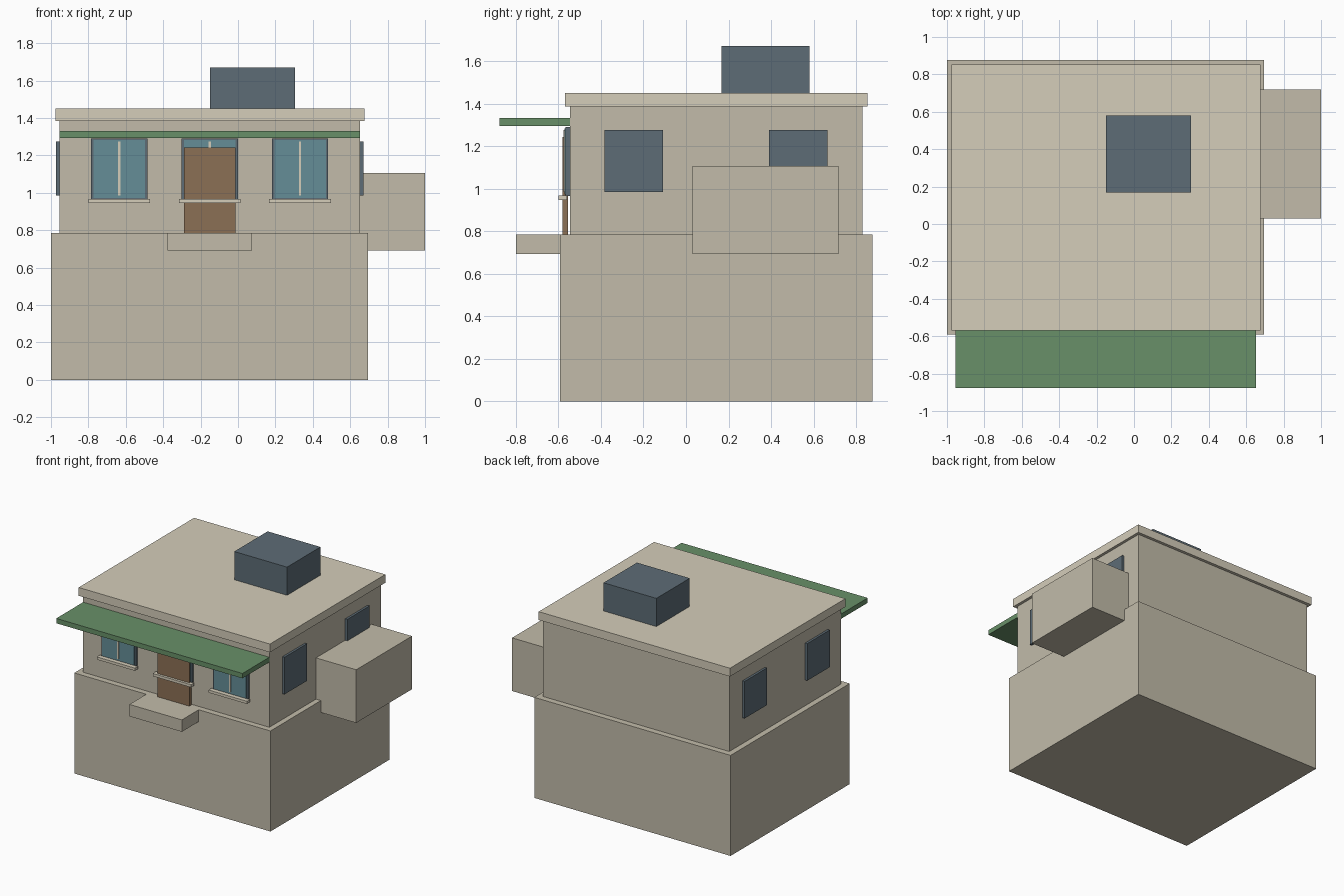
import bpy

if "Cube" in bpy.data.objects:
    bpy.data.objects.remove(bpy.data.objects["Cube"])


def material(name, color):
    m = bpy.data.materials.new(name)
    m.diffuse_color = (*color, 1)
    m.use_nodes = True
    m.node_tree.nodes["Principled BSDF"].inputs["Base Color"].default_value = m.diffuse_color
    return m


STONE = material("stone", (0.54, 0.50, 0.40))
ROOF = material("pale_stone", (0.66, 0.61, 0.49))
SLATE = material("slate", (0.11, 0.15, 0.18))
GLASS = material("glass", (0.13, 0.27, 0.31))
GREEN = material("green", (0.14, 0.28, 0.14))
WOOD = material("wood", (0.26, 0.16, 0.09))


def box(name, x, y, z, mat):
    """Box spanning the given (min, max) ranges."""
    bpy.ops.mesh.primitive_cube_add(
        size=1, location=[(a + b) / 2 for a, b in (x, y, z)])
    ob = bpy.context.object
    ob.name = name
    ob.scale = [b - a for a, b in (x, y, z)]
    bpy.ops.object.transform_apply(location=False, rotation=False, scale=True)
    ob.data.materials.append(mat)
    return ob


# Main building masses
box("base_storey", (-1, 0.695), (-0.592, 0.878), (0, 0.785), STONE)
box("upper_storey", (-0.955, 0.653), (-0.546, 0.83), (0.785, 1.387), STONE)
box("roof_slab", (-0.977, 0.675), (-0.57, 0.853), (1.385, 1.45), ROOF)
box("roof_box", (-0.15, 0.306), (0.168, 0.58), (1.45, 1.67), SLATE)
box("side_annex", (0.653, 1.0), (0.03, 0.718), (0.692, 1.107), STONE)

# Entrance and awning
box("door_step", (-0.378, 0.075), (-0.8, -0.59), (0.692, 0.785), STONE)
box("door", (-0.288, -0.014), (-0.581, -0.556), (0.785, 1.243), WOOD)
box("awning", (-0.955, 0.653), (-0.878, -0.546), (1.294, 1.332), GREEN)

# Front windows: frame, pane, centre bar, sill
for i, cx in enumerate((-0.635, -0.151, 0.332), 1):
    box(f"front_frame_{i}", (cx - 0.15, cx + 0.15), (-0.566, -0.545), (0.966, 1.29), SLATE)
    box(f"front_pane_{i}", (cx - 0.138, cx + 0.138), (-0.572, -0.565), (0.972, 1.282), GLASS)
    box(f"front_bar_{i}", (cx - 0.006, cx + 0.006), (-0.577, -0.57), (0.985, 1.275), ROOF)
    box(f"front_sill_{i}", (cx - 0.165, cx + 0.165), (-0.6, -0.56), (0.946, 0.967), ROOF)

# Side windows, the same pair on both walls
for side, x in (("left", (-0.973, -0.954)), ("right", (0.652, 0.671))):
    for i, y in enumerate(((-0.384, -0.107), (0.39, 0.666)), 1):
        box(f"{side}_window_{i}", x, y, (0.985, 1.275), SLATE)
